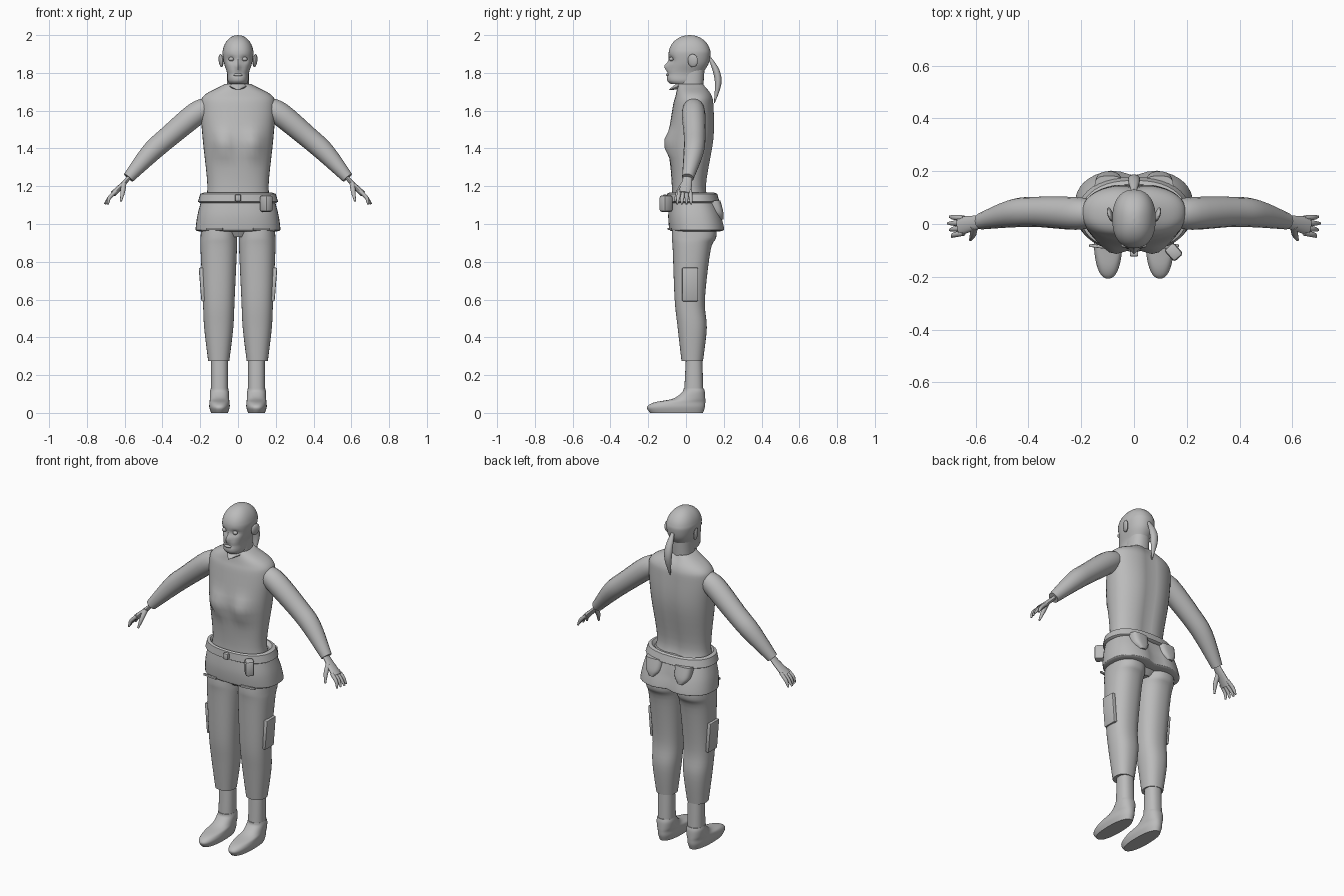
import bpy, bmesh, math
from math import cos, sin, exp, pi
from mathutils import Vector, Matrix

if "Cube" in bpy.data.objects:
    bpy.data.objects.remove(bpy.data.objects["Cube"])

GREY = (.5, .5, .5, 1)
grey = bpy.data.materials.new("plain_grey")
grey.use_nodes = True
grey.diffuse_color = GREY
grey.node_tree.nodes["Principled BSDF"].inputs["Base Color"].default_value = GREY
parts = []


def finish(name, bm, pair=False):
    """Turn a bmesh into one object, or into a left and right pair."""
    for side in (("left_", "right_") if pair else ("",)):
        if side == "right_":
            bmesh.ops.scale(bm, vec=(-1, 1, 1), verts=bm.verts)
        bmesh.ops.recalc_face_normals(bm, faces=bm.faces)
        mesh = bpy.data.meshes.new(side + name)
        bm.to_mesh(mesh)
        mesh.materials.append(grey)
        part = bpy.data.objects.new(side + name, mesh)
        bpy.context.collection.objects.link(part)
        parts.append(part)
    bm.free()


def spline(rows, steps):
    """Smooth interpolation through whole rows."""
    rows = [Vector(row) for row in rows]
    padded = [rows[0]] + rows + [rows[-1]]
    result = []
    for before, start, end, after in zip(padded, rows, rows[1:], padded[3:]):
        for step in range(steps):
            t = step / steps
            ease = t * t * (3 - t - t)
            bend = (1 - t) * (end - before) - t * (after - start)
            result.append(start + ease * (end - start) + t * (1 - t) / 2 * bend)
    return result + [rows[-1]]


def skin(name, rings, pair, warp=None):
    bm = bmesh.new()
    loops = [[bm.verts.new(point) for point in ring] for ring in rings]
    for lower, upper in zip(loops, loops[1:]):
        for i in range(len(lower)):
            bm.faces.new((lower[i - 1], lower[i], upper[i], upper[i - 1]))
    bm.faces.new(loops[0])
    bm.faces.new(loops[-1])
    if warp:
        for vert in bm.verts:
            warp(vert.co)
    finish(name, bm, pair)


def outline(sides, power):
    """Rounded-square outline of unit radius."""
    def soften(c):
        return math.copysign(abs(c) ** (2 / power), c)
    angles = [2 * pi * i / sides for i in range(sides)]
    return [(soften(cos(a)), soften(sin(a))) for a in angles]


def stack(name, rows, centre=0, sides=40, power=2.3, steps=5, pair=False, warp=None):
    """Level slices: height, half width, front y, back y."""
    rows = spline(rows, steps) if steps else rows
    rings = [[(centre + half * a, (front + back + (back - front) * b) / 2, z)
              for a, b in outline(sides, power)] for z, half, front, back in rows]
    skin(name, rings, pair, warp)


def tube(name, rows, across, flat=1, pair=False):
    """Round slices along a path: x, y, z, radius."""
    rows = spline(rows, 4)
    points = [row.to_3d() for row in rows]
    rings = []
    for i, row in enumerate(rows):
        along = points[min(i + 1, len(points) - 1)] - points[max(i - 1, 0)]
        thick = along.cross(across).normalized()
        wide = thick.cross(along).normalized()
        rings.append([points[i] + row[3] * (wide * a + thick * b * flat)
                      for a, b in outline(16, 2)])
    skin(name, rings, pair)


def place(loc, size, turn, tilt):
    return (Matrix.Translation(loc) @ Matrix.Rotation(turn, 4, 'Z')
            @ Matrix.Rotation(tilt, 4, 'Y') @ Matrix.Diagonal((*size, 1)))


def box(name, loc, size, turn=0, tilt=0, pair=False):
    bm = bmesh.new()
    bmesh.ops.create_cube(bm, size=1, matrix=place(loc, size, turn, tilt))
    bmesh.ops.bevel(bm, geom=bm.edges[:], offset=min(size) / 4, segments=2,
                    affect='EDGES', profile=.5)
    finish(name, bm, pair)


def ball(name, loc, size, turn=0, tilt=0, pair=False):
    bm = bmesh.new()
    bmesh.ops.create_uvsphere(bm, u_segments=16, v_segments=10, radius=1,
                              matrix=place(loc, size, turn, tilt))
    finish(name, bm, pair)


def bump(*offsets):
    return exp(-sum(offset * offset for offset in offsets))


# Head: domed skull running down into the jaw, with sockets, nose and mouth
def shape_face(co):
    if co.y < 0:
        x = abs(co.x)
        co.y += .016 * bump((x - .035) / .02, (co.z - 1.87) / .016)
        co.y -= .022 * bump(x / .013, (co.z - 1.835) / .02)
        co.y += .008 * bump(x / .04, (co.z - 1.795) / .006)


dome = [sin(pi * i / 12) for i in range(7)]
skull = [(1.9 + .1 * up, .082 * out, .02 - .112 * out, .02 + .11 * out)
         for out, up in zip(dome, reversed(dome))]
jaw = [(1.85, .074, -.092, .12), (1.8, .058, -.1, .09), (1.76, .055, -.1, .07),
       (1.74, .045, -.08, .06)]
stack("head", skull + jaw, warp=shape_face)
stack("neck", [(1.85, .055, -.04, .1), (1.7, .06, -.04, .09)])
ball("eye", (.036, -.078, 1.873), (.014, .012, .011), pair=True)
ball("ear", (.09, .036, 1.865), (.01, .028, .035), turn=-.3, tilt=.1, pair=True)
ball("lips", (0, -.096, 1.79), (.024, .01, .008))

SIDEWAYS = Vector((1, 0, 0))
FRONTWARD = Vector((0, 1, 0))
tube("chin_point", [(0, -.04, 1.73, .045), (0, -.09, 1.71, .004)], SIDEWAYS, flat=.4)
tube("ponytail", [(0, .125, 1.88, .01), (0, .16, 1.81, .022), (0, .17, 1.74, .021),
                  (0, .15, 1.64, .003)], SIDEWAYS, flat=.8)


# Torso with chest and a shallow spine groove
def shape_torso(co):
    if co.y < 0:
        co.y -= .036 * bump((abs(co.x) - .08) / .055, (co.z - 1.425) / .06)
    elif co.y > .06:
        co.y -= .012 * bump(co.x / .035)


stack("torso", [(1.74, .07, -.04, .1), (1.725, .1, -.045, .11), (1.68, .18, -.055, .14),
                (1.62, .198, -.07, .15), (1.45, .187, -.09, .15), (1.2, .162, -.075, .11),
                (1.1, .18, -.08, .14)], warp=shape_torso)

# Arms and hands
tube("arm", [(.15, .04, 1.62, .05), (.22, .04, 1.585, .062), (.37, .046, 1.46, .057),
             (.46, .04, 1.38, .053), (.58, .01, 1.245, .031)], FRONTWARD, pair=True)
tube("palm", [(.56, .01, 1.265, .022), (.6, .005, 1.22, .027), (.66, -.008, 1.16, .036)],
     FRONTWARD, flat=.45, pair=True)
for i, finger in enumerate(("index", "middle", "ring", "little")):
    spread = i - 1.5
    tip = .705 - .008 * abs(i - 2)
    tube(finger + "_finger", [(.645, .019 * spread - .006, 1.175, .01),
                              (.68, .022 * spread - .008, 1.14, .01),
                              (tip, .025 * spread - .01, 1.105, .005)], FRONTWARD, pair=True)
tube("thumb", [(.605, -.01, 1.215, .014), (.61, -.04, 1.17, .012), (.62, -.06, 1.12, .005)],
     FRONTWARD, pair=True)


# Skirt with two rounded lobes behind
def shape_skirt(co):
    if co.y > .05:
        co.y -= .026 * bump(co.x / .05) * min(1, (1.14 - co.z) * 10)


stack("skirt", [(1.14, .19, -.085, .155), (1.05, .214, -.094, .19), (.98, .224, -.09, .208),
                (.966, .222, -.084, .204), (.96, .2, -.07, .18)], power=2.5, warp=shape_skirt)
stack("pelvis", [(1, .18, -.07, .17), (.93, .06, -.03, .11)])
box("hem_strip", (.125, -.086, .974), (.09, .012, .012), turn=.12, pair=True)

# Belt, buckle and pouches
stack("belt", [(1.15, .168, -.08, .13), (1.166, .18, -.09, .15), (1.16, .2, -.1, .165),
               (1.118, .212, -.104, .178), (1.11, .2, -.09, .165)], steps=0)
box("belt_buckle", (0, -.112, 1.138), (.032, .022, .036))
box("belt_pouch", (.15, -.106, 1.108), (.048, .06, .088), turn=.72)
stack("rear_pouch", [(1.125, .054, .1, .182), (1.06, .048, .1, .198), (1.025, .02, .1, .198)],
      centre=.095, power=3, pair=True)

# Legs, thigh cases and shoes
stack("trouser_leg", [(1, .09, -.07, .16), (.93, .096, -.075, .16), (.86, .096, -.07, .13),
                      (.6, .084, -.06, .1), (.45, .077, -.044, .11), (.275, .056, -.024, .09)],
      centre=.102, pair=True)
box("thigh_case", (.189, .022, .68), (.024, .085, .178), tilt=.08, pair=True)
stack("ankle", [(.3, .044, 0, .086), (.1, .046, -.01, .092)], centre=.098, pair=True)
stack("shoe", [(.13, .046, -.012, .095), (.11, .05, -.02, .1), (.075, .051, -.07, .102),
               (.055, .053, -.17, .102), (.03, .054, -.207, .1), (0, .045, -.19, .09)],
      centre=.098, pair=True)

# Smooth shading that keeps hard edges
bpy.ops.object.select_all(action='DESELECT')
for part in parts:
    part.select_set(True)
bpy.context.view_layer.objects.active = parts[0]
bpy.ops.object.shade_smooth_by_angle(angle=math.radians(40))
